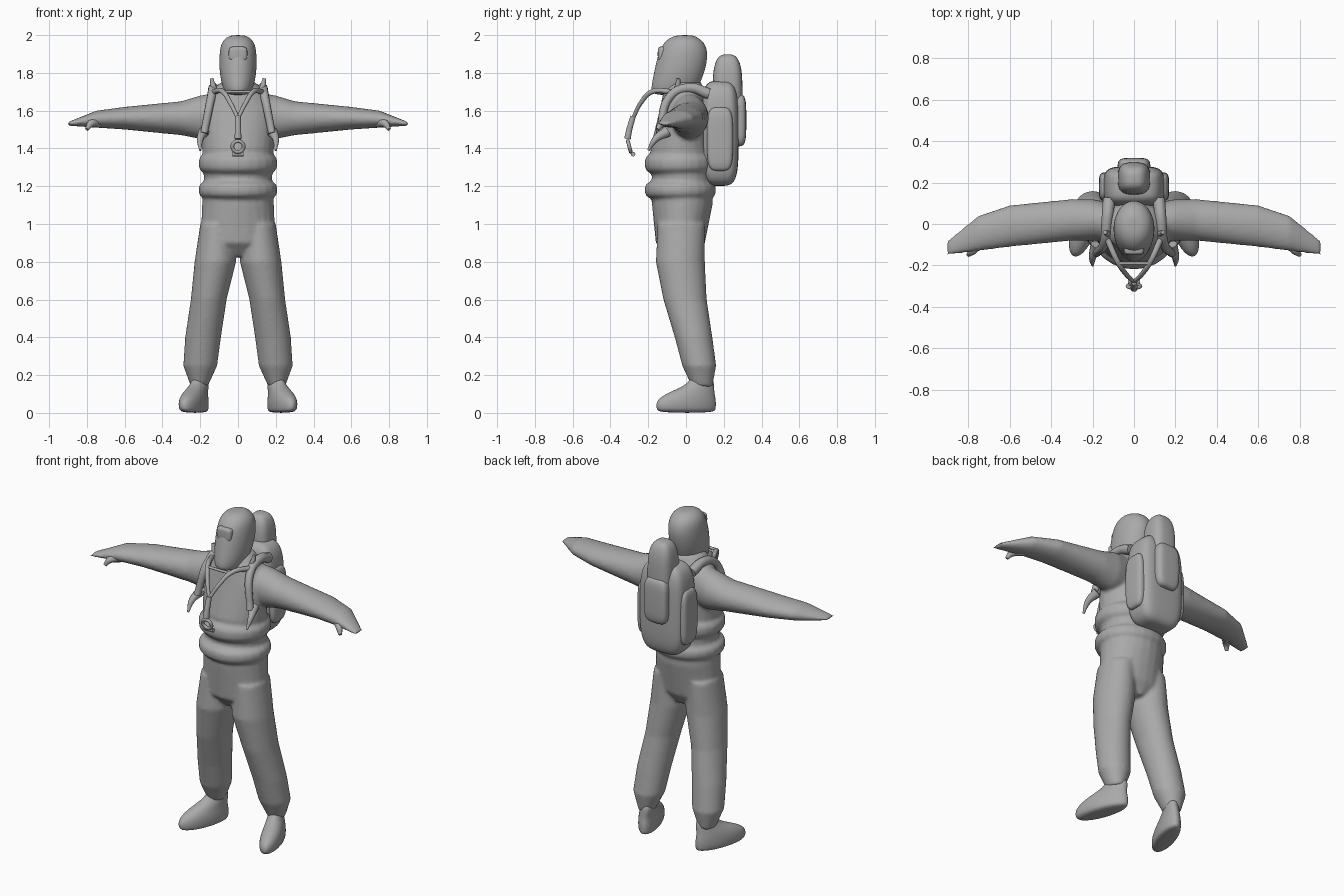
import bpy, bmesh, math

default_cube = bpy.data.objects.get("Cube")
if default_cube:
    bpy.data.objects.remove(default_cube)

colour = (.4, .4, .4, 1)
grey = bpy.data.materials.new("plain_grey")
grey.use_nodes = True
grey.diffuse_color = colour
grey.node_tree.nodes["Principled BSDF"].inputs["Base Color"].default_value = colour

SIDES = 24


def signed_power(value, power):
    return math.copysign(abs(value) ** (2 / power), value)


def loft(bm, rings, power=2, along_x=False, side=1, splay=0):
    """Skin rounded cross-sections given as (position, low a, high a, low b, high b)."""
    loops = []
    for position, low_a, high_a, low_b, high_b in rings:
        loop = []
        for step in range(SIDES):
            angle = math.tau * step / SIDES
            a = (low_a + high_a + (high_a - low_a) * signed_power(math.cos(angle), power)) / 2
            b = (low_b + high_b + (high_b - low_b) * signed_power(math.sin(angle), power)) / 2
            x, y, z = (position, a, b) if along_x else (a, b, position)
            loop.append(bm.verts.new((side * (x - splay * y), y, z)))
        loops.append(loop)
    for lower, upper in zip(loops, loops[1:]):
        for this in range(SIDES):
            before = this - 1
            bm.faces.new((lower[before], lower[this], upper[this], upper[before]))
    bm.faces.new(loops[0])
    bm.faces.new(loops[-1])


def centred(rings):
    """Turn (z, half width, back and front limits) into rings about x = 0."""
    return [(z, -half, half, front, back) for z, half, front, back in rings]


def blob_rings(x, y, z, half_x, half_y, half_z, roundness, count=12):
    """Rings of a rounded block: two is an ellipsoid, more is boxier."""
    rings = []
    for step in range(count):
        angle = math.pi * ((step + .5) / count - .5)
        width = signed_power(math.cos(angle), roundness)
        height = z + half_z * signed_power(math.sin(angle), roundness)
        rings.append((height, x - half_x * width, x + half_x * width,
                      y - half_y * width, y + half_y * width))
    return rings


def add_object(name, data, mirror=False):
    obj = bpy.data.objects.new(name, data)
    bpy.context.collection.objects.link(obj)
    data.materials.append(grey)
    if mirror:
        obj.modifiers.new("mirror", "MIRROR").use_mirror_merge = False
    return obj


def finish(name, bm, mirror=False):
    bmesh.ops.recalc_face_normals(bm, faces=bm.faces)
    for face in bm.faces:
        face.smooth = True
    mesh = bpy.data.meshes.new(name)
    bm.to_mesh(mesh)
    bm.free()
    return add_object(name, mesh, mirror)


def part(name, rings, power=2, mirror=False, splay=0):
    bm = bmesh.new()
    loft(bm, rings, power, splay=splay)
    obj = finish(name, bm, mirror)
    rounding = obj.modifiers.new("rounding", "SUBSURF")
    rounding.levels = rounding.render_levels = 2


def block(name, x, y, z, half_x, half_y, half_z, power=4, mirror=False):
    part(name, blob_rings(x, y, z, half_x, half_y, half_z, power), power, mirror)


def strap(name, start, end, points, mirror=False):
    """Cord through the points, tapering from the start radius to the end radius."""
    curve = bpy.data.curves.new(name, "CURVE")
    curve.dimensions = "3D"
    curve.bevel_depth = start
    curve.bevel_resolution = 3
    curve.use_fill_caps = True
    spline = curve.splines.new("BEZIER")
    spline.bezier_points.add(len(points) - 1)
    for index, (knot, place) in enumerate(zip(spline.bezier_points, points)):
        knot.co = place
        knot.radius = 1 + (end / start - 1) * index / (len(points) - 1)
        knot.handle_left_type = knot.handle_right_type = "AUTO"
    add_object(name, curve, mirror)


# Suit: torso, waist rolls, trousers and sleeves blended into one skin
torso = centred([
    (.83, .06, -.1, .06), (.9, .2, -.16, .1), (1.1, .19, -.18, .14), (1.24, .18, -.18, .14),
    (1.4, .19, -.19, .13), (1.6, .2, -.14, .11), (1.7, .15, -.12, .1), (1.75, .09, -.1, .08)])
leg = [
    (.14, .16, .25, .03, .14), (.25, .11, .29, -.02, .16), (.4, .09, .28, -.06, .14),
    (.6, .06, .25, -.12, .11), (.8, .01, .23, -.16, .1), (1, .02, .2, -.15, .1)]
arm = [
    (.1, -.08, .1, 1.45, 1.7), (.2, -.08, .12, 1.45, 1.68), (.3, -.08, .12, 1.47, 1.65),
    (.6, -.11, .09, 1.5, 1.62), (.75, -.13, .04, 1.51, 1.6), (.9, -.15, -.08, 1.52, 1.54)]
bm = bmesh.new()
loft(bm, torso)
for z, half_height in ((1.18, .06), (1.32, .07)):
    loft(bm, blob_rings(0, -.03, z, .21, .19, half_height, 3))
for side in (1, -1):
    loft(bm, leg, side=side)
    loft(bm, arm, along_x=True, side=side)
suit = finish("suit", bm)
blend = suit.modifiers.new("blend", "REMESH")
blend.mode = "VOXEL"
blend.voxel_size = .01
blend.use_smooth_shade = True
soften = suit.modifiers.new("soften", "SMOOTH")
soften.iterations = 6

# Boots with the toes turned out
part("boots", [
    (0, .18, .28, -.14, .15), (.02, .17, .3, -.16, .16), (.07, .17, .3, -.16, .16),
    (.11, .18, .29, -.09, .15), (.15, .18, .27, .01, .15), (.2, .19, .26, .03, .14)],
    mirror=True, splay=.3)

# Hooded head with the mask sloping forward to the chin
part("hood", centred([
    (1.68, .06, -.17, .03), (1.71, .08, -.19, .06), (1.8, .1, -.17, .1), (1.9, .1, -.15, .12),
    (1.96, .09, -.12, .1), (1.99, .06, -.08, .06), (2, .03, -.04, .03)]))
block("brow_pad", 0, -.12, 1.9, .05, .03, .04)

# Backpack, pockets and bedroll
block("backpack", 0, .18, 1.48, .15, .1, .28)
block("back_pocket", 0, .27, 1.55, .08, .05, .14)
block("side_pockets", .13, .18, 1.45, .04, .07, .17, mirror=True)
block("bedroll", 0, .22, 1.7, .08, .08, .2, power=3)

# Shoulder harness, collar tabs and loose strap ends
strap("shoulder_straps", .03, .02, [
    (.12, .12, 1.69), (.13, .02, 1.72), (.14, -.08, 1.68), (.18, -.14, 1.48)], True)
strap("shoulder_tabs", .02, .01, [(.12, -.05, 1.68), (.14, -.04, 1.77)], True)
strap("strap_ends", .03, .006, [(.18, -.1, 1.49), (.2, -.16, 1.45), (.2, -.2, 1.39)], True)

# Forked chest strap hanging away from the chin, with a ring at its end
strap("collar_straps", .015, .01, [
    (.13, -.07, 1.7), (.08, -.18, 1.7), (.04, -.24, 1.64), (0, -.28, 1.56)], True)
strap("chin_strap", .008, .008, [(-.08, -.19, 1.7), (.08, -.19, 1.7)])
strap("chest_strap", .015, .018, [(0, -.28, 1.57), (0, -.3, 1.5), (0, -.31, 1.45)])
strap("strap_tip", .012, .012, [(-.03, -.28, 1.37), (.03, -.28, 1.37)])
bpy.ops.mesh.primitive_torus_add(
    major_segments=SIDES, minor_segments=8, major_radius=.03, minor_radius=.01,
    location=(0, -.3, 1.41), rotation=(math.radians(105), 0, 0))
ring = bpy.context.object
ring.name = "strap_ring"
ring.data.materials.append(grey)
bpy.ops.object.shade_smooth()

# Thumbs
strap("thumbs", .03, .01, [(.74, -.08, 1.54), (.78, -.13, 1.53), (.8, -.15, 1.5)], True)
